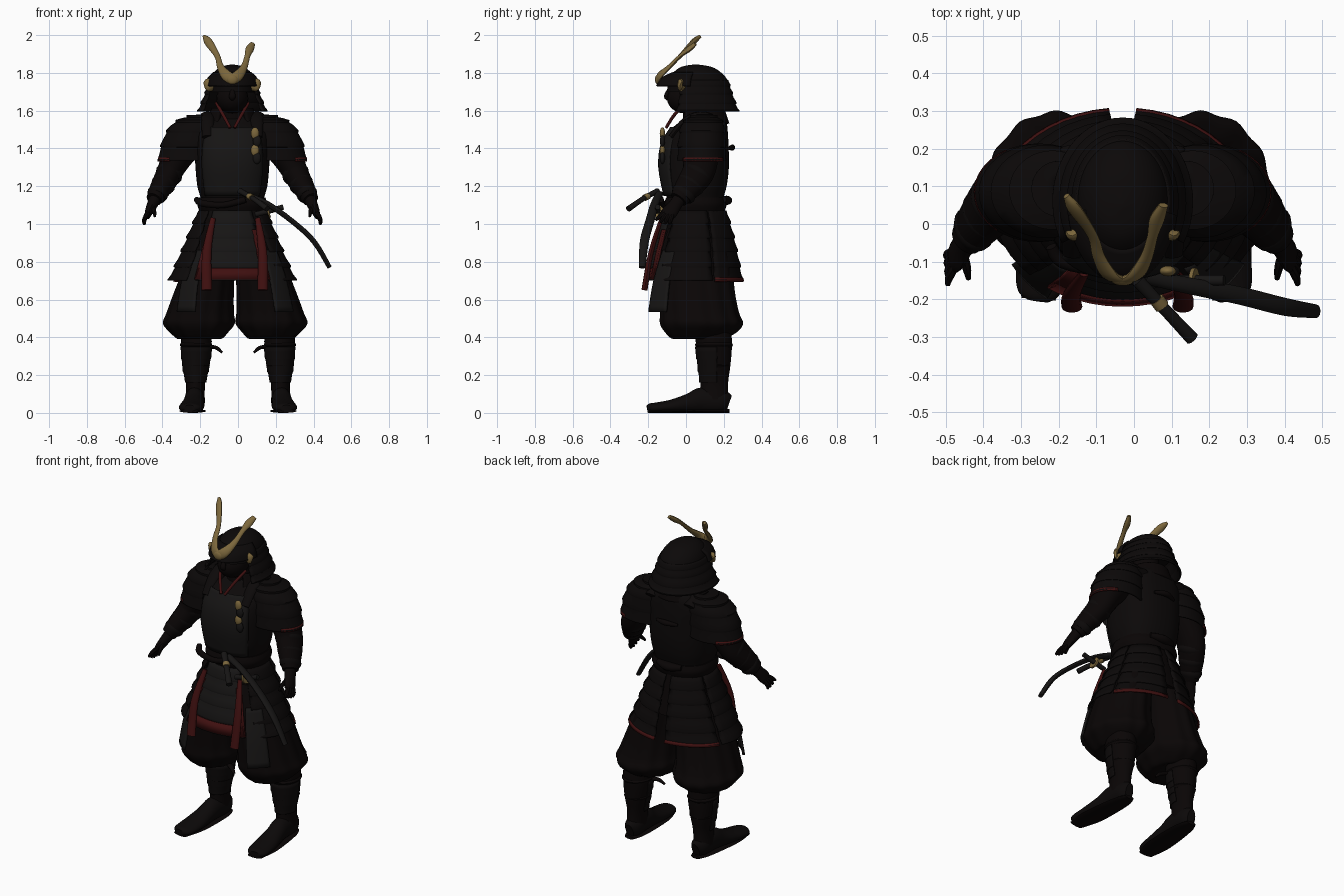
import bpy, bmesh
from math import sin, cos, pi, radians
from mathutils import Vector

def material(name, rgb):
    m = bpy.data.materials.new(name)
    m.diffuse_color = (*rgb, 1)
    return m

BLACK = material("black_lacquer", (0.0035, 0.0026, 0.0026))
CLOTH = material("dark_cloth", (0.0028, 0.0016, 0.0016))
STEEL = material("dark_steel", (0.008, 0.0072, 0.007))
RED = material("red_lacing", (0.05, 0.005, 0.005))
GOLD = material("old_gold", (0.2, 0.135, 0.045))
X = -0.03                                   # upper body sits a little off centre

def sample(rows, t):
    """Catmull-Rom point on a list of number tuples, t in 0..1."""
    n = len(rows) - 1
    i = min(int(t * n), n - 1)
    u = t * n - i
    a, b, c, d = (rows[max(0, min(n, i + k))] for k in (-1, 0, 1, 2))
    return tuple(0.5 * (2*q + (r-p)*u + (2*p-5*q+4*r-s)*u*u + (3*q-p-3*r+s)*u**3)
                 for p, q, r, s in zip(a, b, c, d))

def smooth(rows, k=4):
    n = (len(rows) - 1) * k
    return [sample(rows, i / n) for i in range(n + 1)]

def plates(rows, n, step=0.006):
    """Overlapping rows of armour plates along a profile."""
    out = []
    for i in range(n):
        out += [sample(rows, i / n), sample(rows, (i + .5) / n)]
        cx, cy, z, rx, ry = sample(rows, (i + 1) / n)
        out += [(cx, cy, z + 0.006, rx + step, ry + step), (cx, cy, z, rx + step, ry + step)]
    return out

def skin(name, rings, mat, closed=True, cap=True, thick=0):
    bm = bmesh.new()
    vs = [[bm.verts.new(p) for p in r] for r in rings]
    n = len(vs[0])
    for a, b in zip(vs, vs[1:]):
        for j in range(n if closed else n - 1):
            k = (j + 1) % n
            bm.faces.new((a[j], a[k], b[k], b[j]))
    if closed and cap:
        bm.faces.new(vs[0])
        bm.faces.new(vs[-1])
    bmesh.ops.recalc_face_normals(bm, faces=bm.faces)
    me = bpy.data.meshes.new(name)
    bm.to_mesh(me)
    bm.free()
    me.materials.append(mat)
    ob = bpy.data.objects.new(name, me)
    bpy.context.collection.objects.link(ob)
    if thick:
        mod = ob.modifiers.new("thickness", 'SOLIDIFY')
        mod.thickness = thick
        mod.offset = 0
    return ob

def loft(name, rows, mat, arc=None, p=2.0, pleat=(0, 0), cap=True, thick=0, n=40):
    """Stacked ellipses (cx, cy, z, rx, ry); arc is in degrees measured from the front."""
    a0, a1 = arc or (0, 360)
    count = n if not arc else max(8, int(abs(a1 - a0) / 7))
    rings = []
    for cx, cy, z, rx, ry in rows:
        ring = []
        for i in range(count if not arc else count + 1):
            a = radians(a0 + (a1 - a0) * i / count)
            f = 1 + pleat[1] * cos(pleat[0] * a)
            s, c = sin(a), cos(a)
            e = 2 / p
            ring.append((cx + f * rx * abs(s)**e * (1 if s >= 0 else -1),
                         cy - f * ry * abs(c)**e * (1 if c >= 0 else -1), z))
        rings.append(ring)
    return skin(name, rings, mat, not arc, cap, thick)

def tube(name, rows, mat, hint=(0, 0, 1), n=12, k=4):
    """Tube through (x, y, z, half width, half depth)."""
    rows = smooth(rows, k)
    pts = [Vector(r[:3]) for r in rows]
    rings = []
    for i, r in enumerate(rows):
        t = (pts[min(i + 1, len(pts) - 1)] - pts[max(i - 1, 0)]).normalized()
        side = t.cross(Vector(hint)).normalized()
        up = side.cross(t)
        rings.append([pts[i] + side * r[3] * cos(2*pi*j/n) + up * r[4] * sin(2*pi*j/n) for j in range(n)])
    return skin(name, rings, mat)

def ball(name, c, r, mat):
    rows = [(c[0], c[1], c[2] - r[2] * cos(pi*i/12), max(r[0]*sin(pi*i/12), 1e-4),
             max(r[1]*sin(pi*i/12), 1e-4)) for i in range(13)]
    return loft(name, rows, mat, n=20)

# torso, collar and belt
loft("cuirass", smooth([(X,.05,1.03,.17,.15), (X,.05,1.12,.165,.145), (X,.045,1.2,.185,.17),
     (X,.045,1.3,.195,.182), (X,.05,1.42,.2,.175), (X,.07,1.5,.195,.15), (X,.1,1.56,.14,.11),
     (X,.09,1.6,.08,.08)]), BLACK, p=2.4)
loft("chest_plate", smooth([(X,.045,1.15,.178,.16), (X,.045,1.3,.198,.187), (X,.05,1.42,.192,.18),
     (X,.07,1.51,.17,.15)]), STEEL, arc=(-50, 50), p=2.4, thick=.01)
loft("neck", [(X,.07,1.54,.08,.085), (X,.06,1.7,.07,.08)], CLOTH)
loft("standing_collar", smooth([(X,.09,1.53,.13,.13), (X,.09,1.575,.115,.115), (X,.09,1.61,.10,.105)]),
     CLOTH, arc=(35, 325), thick=.02)
loft("belt", smooth([(X,.05,1.07,.175,.155), (X,.05,1.105,.185,.165), (X,.05,1.14,.175,.155)]), CLOTH, p=2.3)
tube("belt_knot", [(X-.08,.2,1.13,.015,.015), (X,.215,1.125,.03,.025), (X+.08,.2,1.13,.015,.015)], CLOTH)
tube("back_cord", [(X-.07,.225,1.4,.008,.008), (X,.245,1.405,.016,.016), (X+.07,.225,1.4,.008,.008)], CLOTH)
for i, z in enumerate((1.48, 1.44, 1.39, 1.35)):
    ball("chest_ornament", (.09 + .01*(i % 2), -.125, z), (.022, .014, .032), STEEL if i % 2 else GOLD)

# underskirt and skirt plates: front, sides and back around the hips
SKIRT = [(X,.05,1.07,.175,.16), (X,.05,.95,.225,.195), (X,.047,.83,.275,.225), (X,.045,.7,.332,.25)]
loft("underskirt", smooth([(X,.05,1.08,.165,.15), (X,.05,.95,.2,.17), (X,.05,.83,.24,.19)]), CLOTH)
for nm, arc, mat in (("front", (-35, 35), STEEL), ("left", (46, 112), BLACK), ("right", (-112, -46), BLACK),
                     ("back_left", (115, 174), BLACK), ("back_right", (-174, -115), BLACK)):
    loft("skirt_" + nm, plates(SKIRT, 5), mat, arc=arc, thick=.01)
loft("skirt_front_trim", [(X,.045,.765,.313,.246), (X,.045,.705,.338,.259)], RED, arc=(-35, 35), thick=.012)
for s in (-1, 1):
    loft("skirt_back_trim", [(X,.045,.715,.334,.254), (X,.045,.695,.341,.26)], RED,
         arc=(s*115, s*174), thick=.01)
    loft("skirt_front_lacing", [(X,.05,.97,.224,.197), (X,.047,.83,.284,.234), (X,.045,.705,.338,.259)], RED,
         arc=(s*28, s*36), thick=.012)
    loft("thigh_guard", smooth([(-.02,.03,.86,.25,.19), (-.02,.03,.7,.31,.25), (-.015,.03,.535,.345,.285)]),
         STEEL, arc=(s*38, s*62), thick=.014)
for x in (-.165, .13):
    tube("hanging_ribbon", [(x*.8,-.13,1.03,.014,.01), (x,-.185,.85,.024,.014), (x,-.22,.65,.028,.016)],
         RED, hint=(0, 1, 0))

# legs
for s in (-1, 1):
    o = -.015
    leg = [(.085,.05,.98,.11,.14), (.125,.05,.82,.125,.185), (.165,.06,.64,.155,.195), (.185,.072,.53,.175,.205),
           (.192,.082,.475,.187,.216), (.192,.08,.43,.155,.19), (.19,.07,.39,.11,.13), (.215,.14,.41,.07,.09)]
    loft("baggy_trouser", smooth([(o + s*r[0], *r[1:]) for r in leg]), CLOTH, pleat=(12, .02), n=84)
    shin = [(.22,.145,.44,.08,.095), (.22,.148,.35,.08,.095), (.223,.15,.25,.068,.085),
            (.224,.15,.16,.05,.073), (.228,.148,.07,.052,.076)]
    loft("shin", smooth([(s*r[0], *r[1:]) for r in shin]), CLOTH)
    loft("shin_guard", plates([(s*.22,.147,.35,.082,.097), (s*.223,.15,.25,.07,.087),
         (s*.224,.15,.16,.052,.075)], 3, .003), BLACK, arc=(-100, 100), thick=.005)
    for z, r in ((.36, .083), (.25, .07)):
        loft("shin_tie", smooth([(s*.222,.148,z-.012,r-.004,r+.01), (s*.222,.148,z,r+.003,r+.018),
             (s*.222,.148,z+.012,r-.004,r+.01)], 2), CLOTH)
    tube("tie_end", [(s*.15,.12,.35,.014,.009), (s*.115,.1,.345,.015,.01), (s*.085,.085,.32,.007,.006)], CLOTH)
    foot = [(.225,.228,.05,.025,.045), (.226,.19,.06,.05,.06), (.23,.09,.068,.052,.068), (.236,.02,.052,.055,.052),
            (.243,-.07,.036,.065,.036), (.25,-.15,.028,.064,.028), (.254,-.188,.026,.052,.025), (.256,-.203,.024,.03,.018)]
    tube("foot", [(s*r[0], *r[1:]) for r in foot], BLACK, n=20)
    tube("sole", [(s*.225,.23,.01,.03,.01), (s*.228,.15,.01,.058,.01), (s*.243,-.07,.01,.07,.01),
         (s*.254,-.2,.01,.045,.01)], CLOTH)

# arms, shoulder plates and hands
for s in (-1, 1):
    def side(rows):
        return [(X + s*r[0], *r[1:]) for r in rows]
    pad = [(.16,.095,1.575,.02,.03), (.175,.093,1.562,.075,.075), (.195,.088,1.52,.125,.108),
           (.215,.084,1.43,.153,.12), (.225,.083,1.335,.162,.122)]
    loft("shoulder_plate", plates(side(pad), 5, .004), BLACK, cap=False, thick=.01)
    loft("shoulder_plate_trim", side([(.225,.083,1.352,.166,.127), (.225,.083,1.332,.168,.129)]), RED,
         arc=(s*40, s*150), thick=.006)
    tube("shoulder_strap", side([(.13,-.08,1.46,.03,.015), (.13,.0,1.55,.035,.018), (.13,.1,1.575,.04,.02),
         (.13,.2,1.52,.035,.018)]), BLACK)
    tube("sleeve", side([(.2,.085,1.48,.09,.09), (.28,.08,1.38,.088,.095), (.325,.07,1.29,.07,.088),
         (.35,.045,1.24,.065,.082), (.385,.0,1.18,.056,.068), (.415,-.04,1.13,.042,.048)]), CLOTH, hint=(0, 1, 0), n=20)
    for x, y, z, r in ((.335,.06,1.265,.073), (.365,.025,1.21,.065), (.395,-.012,1.16,.056)):
        tube("arm_band", side([(x-.008,y+.012,z+.016,r-.008,r+.004), (x,y,z,r,r+.012), (x+.008,y-.012,z-.016,r-.008,r+.004)]),
             BLACK, hint=(0, 1, 0), n=20, k=2)
    tube("palm", side([(.405,-.03,1.14,.033,.036), (.425,-.058,1.1,.028,.036), (.441,-.085,1.065,.022,.042),
         (.448,-.1,1.045,.016,.036)]), CLOTH, hint=(0, 1, 0))
    for i in range(4):
        d = (i - 1.5) * .02
        tube("finger", side([(.446,-.09+d*.7,1.06,.012,.012), (.46+i*.002,-.11+d*.95,1.03-d*.3,.012,.012),
             (.465,-.125+d*1.2,1.0-d*.4+abs(d)*.3,.007,.007)]), CLOTH, hint=(0, 1, 0), n=8)
    tube("thumb", side([(.425,-.08,1.09,.013,.013), (.415,-.115,1.07,.012,.012), (.41,-.145,1.04,.007,.007)]),
         CLOTH, hint=(1, 0, 0), n=8)

# head: mask, helmet, visor, neck guard
ball("face_mask", (X, -.005, 1.665), (.085, .095, .08), CLOTH)
tube("mask_nose", [(X,-.09,1.71,.01,.01), (X,-.105,1.675,.018,.012), (X,-.09,1.66,.01,.01)], CLOTH, hint=(0, 1, 0))
loft("helmet_dome", smooth([(X,.065,1.7,.122,.165), (X,.065,1.755,.12,.158), (X,.06,1.8,.1,.128),
     (X,.055,1.832,.06,.08), (X,.05,1.845,.005,.006)]), BLACK, n=48)
loft("visor", smooth([(X,.06,1.8,.1,.128), (X,.06,1.77,.13,.188), (X,.06,1.73,.143,.214)]), BLACK,
     arc=(-80, 80), thick=.01)
loft("neck_guard", plates([(X,.06,1.76,.12,.16), (X,.06,1.69,.14,.18), (X,.06,1.595,.178,.214)], 4, .004), BLACK,
     arc=(60, 300), thick=.01)
for s in (-1, 1):
    tube("helmet_wing", [(X+s*.105,-.01,1.735,.02,.03), (X+s*.13,-.03,1.735,.016,.034),
         (X+s*.145,-.025,1.73,.008,.022)], GOLD)
    tube("chin_cord", [(X+s*.085,0,1.64,.008,.008), (X+s*.05,-.06,1.58,.009,.009), (X+s*.012,-.105,1.51,.008,.008)],
         RED, hint=(0, 1, 0))
    # golden crest horns
    tip = (-.15, .075, 2.0) if s < 0 else (.108, .05, 1.96)
    tube("crest_horn", [(X,-.15,1.765,.028,.012), (X+s*.035,-.135,1.79,.028,.012), (X+s*.064,-.085,1.835,.018,.011),
         (X+s*.08,-.03,1.89,.015,.01), (X+tip[0]*.85,tip[1]-.035,tip[2]-.035,.022,.013),
         (X+tip[0],tip[1],tip[2]-.006,.014 if s > 0 else .008,.009)], GOLD, hint=(0, -1, 0))
ball("crest_boss", (X, -.15, 1.765), (.03, .014, .026), GOLD)

# swords at the hip
tube("long_scabbard", [(.03,-.14,1.16,.016,.02), (.15,-.165,1.11,.015,.022), (.28,-.19,1.02,.014,.024),
     (.4,-.22,.91,.014,.024), (.485,-.232,.77,.012,.018)], STEEL, hint=(0, 1, 0))
tube("long_sword_grip", [(.01,-.15,1.175,.018,.015), (.08,-.225,1.135,.016,.013), (.155,-.305,1.08,.018,.015)], STEEL)
tube("grip_band", [(.06,-.2,1.148,.02,.017), (.075,-.22,1.138,.02,.017)], GOLD)
tube("short_sword_grip", [(.09,-.15,1.05,.014,.014), (.17,-.15,1.07,.014,.014), (.24,-.15,1.09,.014,.014)], STEEL)
tube("short_sword_guard", [(.155,-.152,1.065,.035,.035), (.165,-.152,1.068,.035,.035)], GOLD, k=1)
tube("sash_roll", [(-.22,-.06,1.13,.015,.015), (-.19,-.1,1.11,.018,.018), (-.08,-.125,1.1,.016,.016),
     (.04,-.135,1.13,.018,.018)], CLOTH)

bpy.ops.object.select_all(action='DESELECT')
for ob in bpy.context.scene.objects:
    ob.select_set(True)
    bpy.context.view_layer.objects.active = ob
bpy.ops.object.shade_smooth_by_angle(angle=radians(40))
